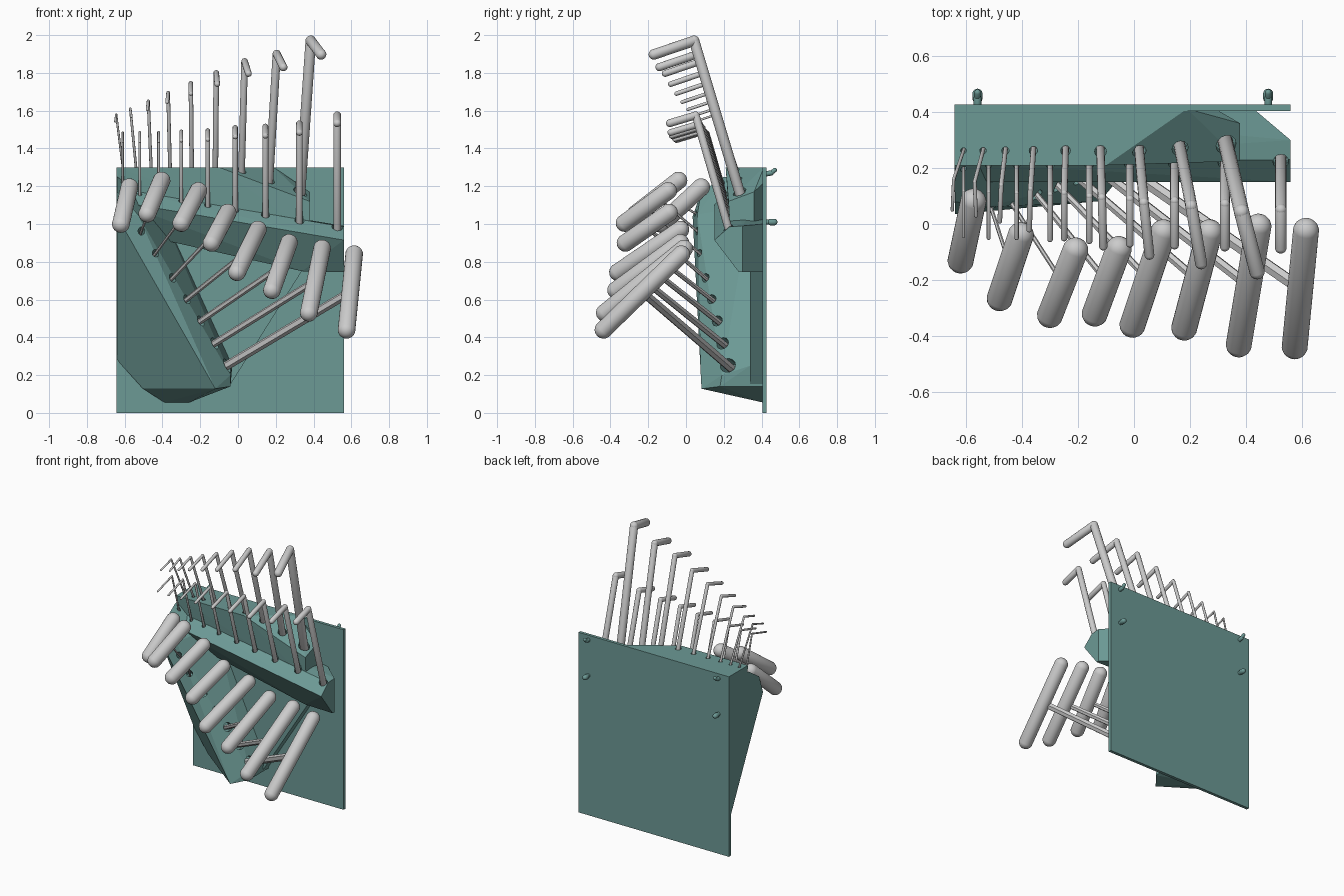
import bpy, bmesh
from mathutils import Vector, Matrix

if "Cube" in bpy.data.objects:
    bpy.data.objects.remove(bpy.data.objects["Cube"])

teal = bpy.data.materials.new("teal")
teal.diffuse_color = (0.15, 0.32, 0.30, 1)
teal.use_nodes = True
teal.node_tree.nodes["Principled BSDF"].inputs["Base Color"].default_value = teal.diffuse_color


def obj(name, bm, mat=None, smooth=False):
    me = bpy.data.meshes.new(name)
    bm.to_mesh(me)
    bm.free()
    o = bpy.data.objects.new(name, me)
    bpy.context.collection.objects.link(o)
    if mat:
        me.materials.append(mat)
    if smooth:
        for p in me.polygons:
            p.use_smooth = True
        me.set_sharp_from_angle(angle=0.7)
    return o


def hull(name, pts):
    bm = bmesh.new()
    for p in pts:
        bm.verts.new(p)
    r = bmesh.ops.convex_hull(bm, input=bm.verts)
    bmesh.ops.delete(bm, geom=list({v for v in r["geom_interior"] + r["geom_unused"]
                                    if isinstance(v, bmesh.types.BMVert)}), context='VERTS')
    bmesh.ops.recalc_face_normals(bm, faces=bm.faces)
    return obj(name, bm, teal)


def box(x0, x1, y0, y1, z0, z1):
    return [(x, y, z) for x in (x0, x1) for y in (y0, y1) for z in (z0, z1)]


def align(a, b, at):
    q = Vector((0, 0, 1)).rotation_difference((b - a).normalized())
    return Matrix.Translation(at) @ q.to_matrix().to_4x4()


def rod(bm, a, b, r, n=6):
    a, b = Vector(a), Vector(b)
    bmesh.ops.create_cone(bm, cap_ends=True, segments=n, radius1=r, radius2=r,
                          depth=(b - a).length, matrix=align(a, b, (a + b) / 2))


def capsule(bm, a, b, r, n=16):
    # sphere with an odd ring count, its upper half slid along the axis
    a, b = Vector(a), Vector(b)
    vs = bmesh.ops.create_uvsphere(bm, u_segments=n, v_segments=9, radius=r)["verts"]
    for v in vs:
        if v.co.z > 0:
            v.co.z += (b - a).length
    bmesh.ops.transform(bm, matrix=align(a, b, a), verts=vs)


# row data: base, corner and tip of each L key, then its radius
keys = []
for bx, tx, ex, tz, ey, r in [
        (-.61, -.645, -.65, 1.58, .05, .006), (-.54, -.57, -.565, 1.61, .03, .007),
        (-.46, -.475, -.48, 1.65, .01, .0085), (-.36, -.37, -.375, 1.695, -.02, .010),
        (-.245, -.25, -.25, 1.745, -.05, .012), (-.12, -.115, -.11, 1.80, -.08, .015),
        (.018, .035, .055, 1.86, -.11, .018), (.164, .205, .24, 1.90, -.14, .022),
        (.33, .385, .44, 1.97, -.17, .028)]:
    bz = min(1.3, 1.255 - .23 * bx)
    by = .28 - .15 * (bz - 1.18)
    ty = .28 - .3 * (tz - 1.18)
    keys.append(("rear_key", Vector((bx, by, bz)), Vector((tx, ty, tz)),
                 Vector((ex, ey, tz + .34 * (ey - ty))), r))
for x, tz, ey, r in [
        (-.61, 1.485, -.045, .006), (-.52, 1.485, -.05, .007), (-.42, 1.485, -.05, .008),
        (-.30, 1.49, -.055, .010), (-.16, 1.495, -.06, .012), (-.015, 1.51, -.07, .014),
        (.145, 1.515, -.075, .016), (.325, 1.53, -.08, .018), (.525, 1.575, -.085, .021)]:
    by, bz = .212 + .015 * x, 1.085 - .175 * x
    ty = by - .29 * (tz - bz)
    keys.append(("front_key", Vector((x, by, bz)), Vector((x, ty, tz)),
                 Vector((x, ey, tz + .3 * (ey - ty))), r))

# T handle data: handle top, handle bottom, socket, shaft radius
tees = [
    ((-.575, .08, 1.195), (-.62, -.13, 1.0), (-.585, .10, 1.03), .006),
    ((-.405, -.04, 1.23), (-.48, -.265, 1.055), (-.52, .085, .94), .007),
    ((-.21, -.095, 1.175), (-.30, -.325, 1.005), (-.455, .10, .82), .008),
    ((-.055, -.09, 1.06), (-.14, -.32, .90), (-.36, .12, .70), .011),
    ((.105, -.03, .97), (-.005, -.36, .745), (-.285, .15, .59), .013),
    ((.27, -.03, .90), (.18, -.37, .65), (-.215, .18, .475), .016),
    ((.445, -.01, .87), (.375, -.43, .53), (-.145, .21, .355), .019),
    ((.615, -.025, .84), (.575, -.437, .44), (-.085, .24, .235), .024)]

# wall plate
hull("back_plate", box(-.642, .56, .405, .427, 0, 1.3))

# holder: sloped front tier, rear tier, diagonal tee holder and a filler slab
holder = hull("tool_holder", [
    (-.642, .22, 1.19), (-.642, .15, 1.12), (-.642, .27, .97), (-.642, .41, .97), (-.642, .41, 1.19),
    (.56, .23, .985), (.56, .15, .915), (.56, .28, .745), (.56, .30, .745), (.56, .30, .99),
    (.34, .28, .75), (.43, .41, .745), (.43, .41, 1.0)])
parts = [
    hull("rear_tier", [
        (-.642, .22, 1.19), (-.642, .21, 1.3), (-.642, .412, 1.3), (-.1, .21, 1.3), (.07, .34, 1.3),
        (.19, .412, 1.3), (.38, .225, 1.12), (.38, .36, 1.17), (.29, .412, 1.22),
        (.38, .235, .95), (.38, .36, .95), (.29, .412, .95), (-.642, .412, 1.0), (-.642, .25, 1.0)]),
    hull("tee_holder", [
        (-.64, .035, 1.04), (-.12, .082, .128), (-.04, .18, .14), (-.04, .19, .2),
        (-.53, .06, 1.05), (-.64, .08, 1.17), (-.64, .2, 1.25), (-.64, .408, .28),
        (-.505, .378, .13), (-.39, .408, .055), (-.26, .408, .055), (-.03, .34, .25),
        (-.04, .408, .14), (-.03, .408, .25), (-.64, .408, 1.25), (-.42, .34, 1.1)]),
    hull("filler_slab", [(x, y, z) for y in (.34, .409) for x, z in
                         ((-.6, .4), (-.3, .15), (-.04, .15), (-.045, .335), (.35, .77),
                          (.35, .9), (-.6, 1.1))])]

# sockets around every tool
cut = bmesh.new()
for _, base, top, _, r in keys:
    d = (top - base).normalized()
    rod(cut, base - d * .05, base + d * .04, r * 1.2 + .003, 12)
for top, bot, sock, r in tees:
    s = Vector(sock)
    d = ((Vector(top) + Vector(bot)) / 2 - s).normalized()
    rod(cut, s - d * .03, s + d * .07, r * 1.3 + .009, 12)
cutter = obj("socket_cutter", cut)
for o, op in [(p, 'UNION') for p in parts] + [(cutter, 'DIFFERENCE')]:
    m = holder.modifiers.new(op, 'BOOLEAN')
    m.operation, m.object, m.solver = op, o, 'EXACT'
dg = bpy.context.evaluated_depsgraph_get()
dg.update()
merged = bpy.data.meshes.new_from_object(holder.evaluated_get(dg))
holder.modifiers.clear()
holder.data = merged
for o in parts + [cutter]:
    bpy.data.objects.remove(o)

# L keys
for name, base, top, tip, r in keys:
    bm = bmesh.new()
    capsule(bm, base - (top - base).normalized() * .06, top, r)
    capsule(bm, top, tip, r)
    obj(name, bm, None, True)

# T handles: round grips on hexagonal shafts
for top, bot, sock, r in tees:
    top, bot, s = Vector(top), Vector(bot), Vector(sock)
    mid = (top + bot) / 2
    bm = bmesh.new()
    capsule(bm, bot, top, .047, 24)
    obj("tee_grip", bm, None, True)
    bm = bmesh.new()
    rod(bm, s - (mid - s).normalized() * .05, mid, r)
    obj("tee_shaft", bm)

# pegs on the back: hooked upper pair, straight lower pair
for x in (-.56, .48):
    bm = bmesh.new()
    capsule(bm, (x, .42, 1.265), (x, .45, 1.27), .014, 12)
    capsule(bm, (x, .45, 1.27), (x, .470, 1.285), .012, 12)
    obj("upper_hook", bm, teal, True)
    bm = bmesh.new()
    rod(bm, (x, .42, 1.01), (x, .46, 1.01), .013, 12)
    capsule(bm, (x, .450, 1.01), (x, .466, 1.01), .018, 12)
    obj("lower_peg", bm, teal, True)
